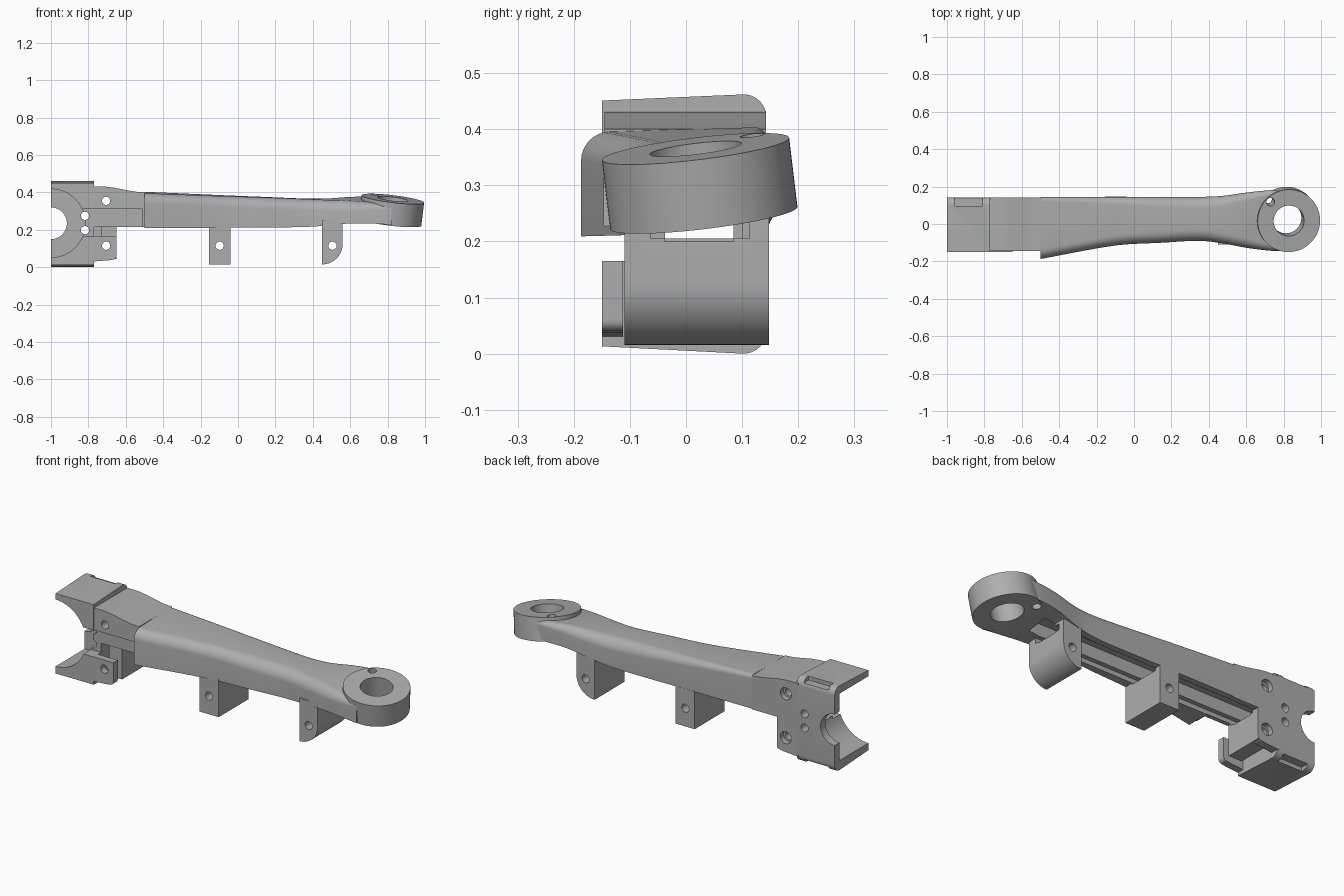
import bpy, bmesh, math
from mathutils import Vector, Matrix

if "Cube" in bpy.data.objects:
    bpy.data.objects.remove(bpy.data.objects["Cube"])

grey = bpy.data.materials.new("plain grey")
grey.use_nodes = True
colour = (0.42, 0.42, 0.42, 1)
grey.diffuse_color = colour
bsdf = next(n for n in grey.node_tree.nodes if n.type == 'BSDF_PRINCIPLED')
bsdf.inputs["Base Color"].default_value = colour
bsdf.inputs["Roughness"].default_value = 0.6


def loft(name, rings):
    """Solid skinned through closed rings of equal point count."""
    bm = bmesh.new()
    vs = [[bm.verts.new(p) for p in ring] for ring in rings]
    n = len(vs[0])
    for a, b in zip(vs, vs[1:]):
        for i in range(n):
            j = (i + 1) % n
            bm.faces.new((a[i], a[j], b[j], b[i]))
    bm.faces.new(vs[0])
    bm.faces.new(vs[-1])
    bmesh.ops.recalc_face_normals(bm, faces=bm.faces)
    mesh = bpy.data.meshes.new(name)
    bm.to_mesh(mesh)
    bm.free()
    mesh.materials.append(grey)
    ob = bpy.data.objects.new(name, mesh)
    bpy.context.collection.objects.link(ob)
    return ob


def box(name, x, y, z):
    return loft(name, [[(a, y[0], z[0]), (a, y[1], z[0]), (a, y[1], z[1]), (a, y[0], z[1])] for a in x])


def prism_y(name, profile, y):
    return loft(name, [[(x, b, z) for x, z in profile] for b in y])


def prism_x(name, profile, x):
    return loft(name, [[(a, y, z) for y, z in profile] for a in x])


def arc(cx, cy, r, a0, a1, n=8):
    return [(cx + r * math.cos(math.radians(a0 + (a1 - a0) * i / n)),
             cy + r * math.sin(math.radians(a0 + (a1 - a0) * i / n))) for i in range(n + 1)]


def rod_y(x, z, r, y, n=32):
    return prism_y("cutter", arc(x, z, r, 0, 360 - 360 / n, n - 1), y)


def cut(parts, cutter):
    """Subtract a helper from each part, then discard the helper."""
    cutter.hide_render = True
    for ob in parts:
        m = ob.modifiers.new("cut", 'BOOLEAN')
        m.operation, m.solver, m.object = 'DIFFERENCE', 'EXACT', cutter
        bpy.context.view_layer.objects.active = ob
        bpy.ops.object.modifier_apply(modifier=m.name)
    bpy.data.objects.remove(cutter)


# Arm: rounded sections as x, front y, back y, bottom z, top z, front radius, back radius, tilt
KEYS = [(-0.50, -0.187, 0.143, 0.215, 0.400, 0.050, 0.020, 0.03),
        (-0.10, -0.115, 0.145, 0.215, 0.383, 0.055, 0.040, 0.03),
        (0.15, -0.100, 0.145, 0.215, 0.374, 0.060, 0.055, 0.02),
        (0.35, -0.090, 0.145, 0.217, 0.366, 0.060, 0.060, 0.02),
        (0.47, -0.103, 0.150, 0.228, 0.363, 0.055, 0.055, 0.05),
        (0.60, -0.127, 0.168, 0.248, 0.365, 0.050, 0.045, 0.10),
        (0.72, -0.142, 0.180, 0.252, 0.360, 0.035, 0.030, 0.12),
        (0.82, -0.147, 0.183, 0.246, 0.350, 0.020, 0.020, 0.12)]


def section(k):
    x, y0, y1, z0, z1, rf, rb, tilt = k
    pts = [(y0, z0)] + arc(y0 + rf, z1 - rf, rf, 180, 90) + arc(y1 - rb, z1 - rb, rb, 90, 0) + [(y1, z0)]
    return [(x, y, z + tilt * (y - 0.015)) for y, z in pts]


def spline(keys, steps=5):
    out = []
    for i in range(len(keys) - 1):
        a, b = keys[i], keys[i + 1]
        p, q = keys[max(i - 1, 0)], keys[min(i + 2, len(keys) - 1)]
        for s in range(steps):
            t = s / steps
            h = t * t * (3 - 2 * t)
            row = []
            for c in range(8):
                w = b[0] - a[0]
                ma = (b[c] - p[c]) / (b[0] - p[0]) * w
                mb = (q[c] - a[c]) / (q[0] - a[0]) * w
                row.append(a[c] * (1 - h) + b[c] * h + ma * (t**3 - 2 * t * t + t) + mb * (t**3 - t * t))
            out.append(row)
    return out + [keys[-1]]


arm = loft("arm", [section(k) for k in spline(KEYS)])

# Arm root with raised shoulder and open front recess
root = prism_y("arm_root", [(-0.78, 0.215), (-0.499, 0.215), (-0.499, 0.400), (-0.55, 0.404), (-0.60, 0.413),
                            (-0.66, 0.425), (-0.71, 0.431), (-0.78, 0.432)], (-0.145, 0.143))
cut([root], box("cutter", (-0.9, -0.51), (-0.3, -0.085), (0.1, 0.31)))

# Clamp head with bored seat and notched back wall
head = prism_x("clamp_head", [(-0.15, 0.013), (0.10, 0.0)] + arc(0.103, 0.04, 0.04, -90, 0)[1:]
               + arc(0.103, 0.422, 0.04, 0, 90) + [(-0.15, 0.451)], (-1.0, -0.77))
cut([head], rod_y(-1, 0.235, 0.183, (-0.3, 0.10), 64))
cut([head], rod_y(-1, 0.235, 0.085, (0, 0.3), 48))
cut([head], box("cutter", (-1.1, -0.7), (-0.3, -0.085), (0.165, 0.31)))
for z in ((0.44, 0.6), (-0.1, 0.022)):
    cut([head], box("cutter", (-0.96, -0.81), (0.095, 0.2), z))

# Lower clamp jaw: back wall, inner block and separate front tab
back_wall = prism_y("clamp_back_wall", [(-0.78, 0.03), (-0.69, 0.037)] + arc(-0.67, 0.06, 0.02, -90, 0)
                    + [(-0.65, 0.40), (-0.78, 0.40)], (0.10, 0.143))
inner = box("clamp_inner_block", (-0.73, -0.65), (-0.075, 0.142), (0.045, 0.22))
tab = prism_y("clamp_front_tab", [(-0.78, 0.03), (-0.69, 0.037)] + arc(-0.67, 0.06, 0.02, -90, 0)
              + [(-0.65, 0.165), (-0.78, 0.165)], (-0.15, -0.112))

# Hanging brackets
bracket_mid = box("middle_bracket", (-0.155, -0.04), (-0.11, 0.146), (0.015, 0.222))
bracket_end = prism_y("end_bracket", [(0.45, 0.015)] + arc(0.45, 0.125, 0.11, -88, 0, 12)
                      + [(0.56, 0.25), (0.45, 0.25)], (-0.11, 0.148))

# Underside channel with stepped rails
cut([arm, root, bracket_mid, bracket_end, inner],
    box("cutter", (-1.2, 0.60), (-0.062, 0.112), (0.205, 0.238)))
cut([arm, root, head, inner, bracket_end],
    box("cutter", (-1.3, 0.62), (-0.037, 0.085), (0.20, 0.305)))

# Tilted end ring
normal = Vector((0.12, -0.12, 1)).normalized()
tilt = Vector((0, 0, 1)).rotation_difference(normal).to_matrix().to_4x4()


def tilted_rod(name, x, y, r, low, high, n):
    z = 0.365 - 0.12 * (x - 0.828) + 0.12 * (y - 0.017)
    place = Matrix.Translation((x, y, z)) @ tilt
    return loft(name, [[place @ Vector((a, b, h)) for a, b in arc(0, 0, r, 0, 360 - 360 / n, n - 1)]
                       for h in (low, high)])


ring = tilted_rod("end_ring", 0.828, 0.017, 0.168, -0.125, 0.0, 72)
cut([arm, ring], tilted_rod("cutter", 0.828, 0.017, 0.082, -0.4, 0.2, 48))
cut([arm, ring], tilted_rod("cutter", 0.73, 0.118, 0.022, -0.4, 0.2, 24))

# Bolt holes, with larger counterbores on the back
for z, parts in ((0.355, [root, back_wall]), (0.115, [back_wall, inner, tab])):
    cut(parts, rod_y(-0.705, z, 0.022, (-0.4, 0.4)))
    cut(parts, rod_y(-0.705, z, 0.033, (0.115, 0.4)))
for z in (0.275, 0.198):
    cut([head, root], rod_y(-0.818, z, 0.022, (-0.4, 0.4), 24))
cut([bracket_mid], rod_y(-0.098, 0.115, 0.022, (-0.4, 0.4)))
cut([bracket_end], rod_y(0.505, 0.115, 0.022, (-0.4, 0.4)))

# Smooth curved faces, keep crisp edges
bpy.ops.object.select_all(action='DESELECT')
for ob in (arm, root, head, back_wall, inner, tab, bracket_mid, bracket_end, ring):
    ob.select_set(True)
bpy.context.view_layer.objects.active = arm
bpy.ops.object.shade_smooth_by_angle(angle=math.radians(30))
